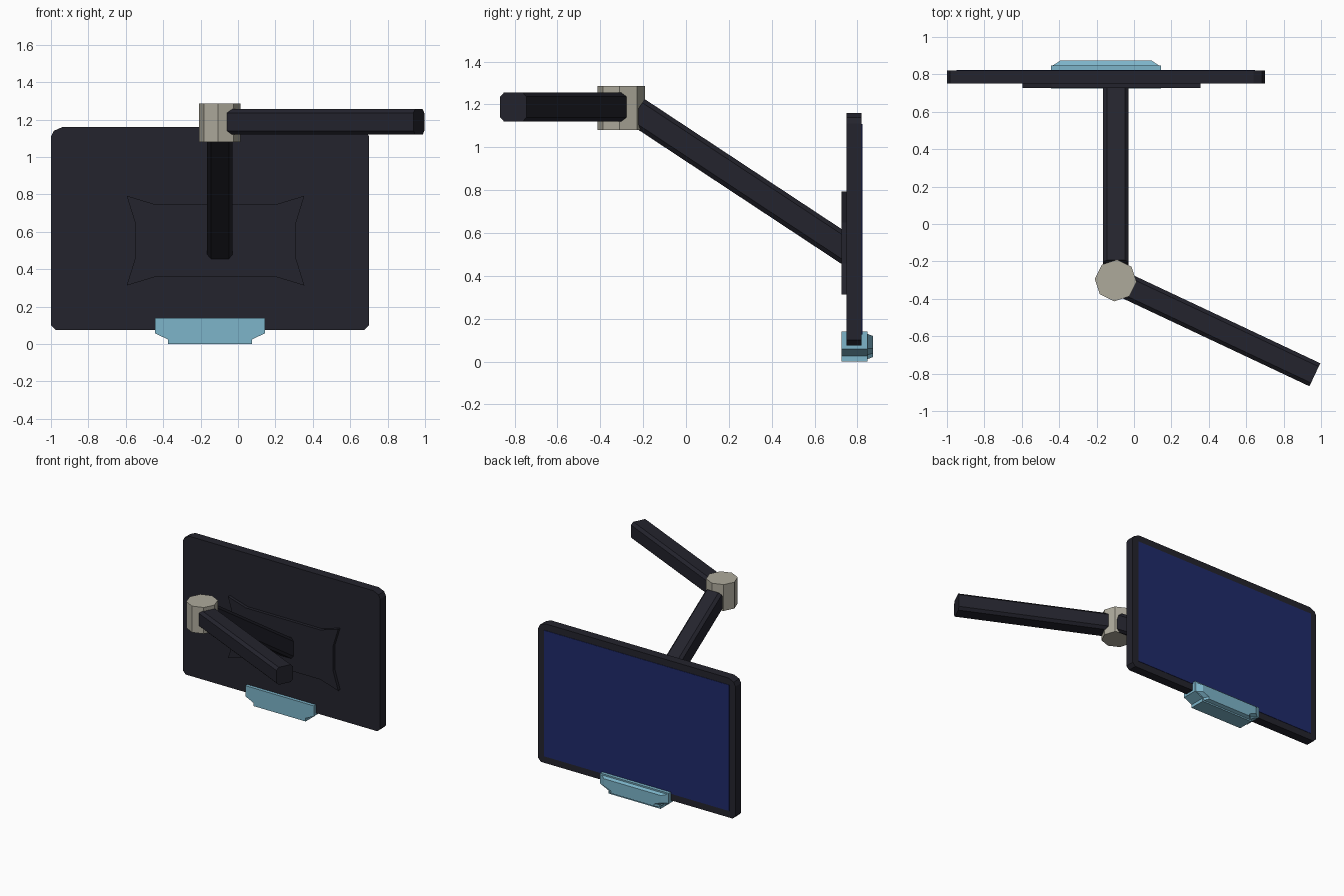
import bpy, bmesh, math
from mathutils import Vector

if "Cube" in bpy.data.objects:
    bpy.data.objects.remove(bpy.data.objects["Cube"])


def material(name, rgb):
    m = bpy.data.materials.new(name)
    m.diffuse_color = (*rgb, 1)
    m.use_nodes = True
    m.node_tree.nodes["Principled BSDF"].inputs["Base Color"].default_value = m.diffuse_color
    return m


dark = material("charcoal", (0.017, 0.017, 0.026))
navy = material("screen blue", (0.014, 0.023, 0.145))
stone = material("warm grey", (0.42, 0.40, 0.33))
teal = material("light blue", (0.205, 0.46, 0.59))


def loft(name, rings, mat):
    """Join matching rings of points into a closed solid."""
    bm = bmesh.new()
    loops = [[bm.verts.new(p) for p in ring] for ring in rings]
    n = len(loops[0])
    for a, b in zip(loops, loops[1:]):
        for i in range(n):
            j = (i + 1) % n
            bm.faces.new((a[i], a[j], b[j], b[i]))
    bm.faces.new(loops[0])
    bm.faces.new(loops[-1])
    bmesh.ops.recalc_face_normals(bm, faces=bm.faces[:])
    me = bpy.data.meshes.new(name)
    bm.to_mesh(me)
    bm.free()
    me.materials.append(mat)
    ob = bpy.data.objects.new(name, me)
    bpy.context.collection.objects.link(ob)
    return ob


def prism(name, profile, y0, y1, mat):
    return loft(name, [[(x, y, z) for x, z in profile] for y in (y0, y1)], mat)


def beam(name, start, end, mat, h=0.068, c=0.02):
    """Square bar with chamfered long edges."""
    start, end = Vector(start), Vector(end)
    d = (end - start).normalized()
    side = d.cross(Vector((0, 0, 1))).normalized()
    up = side.cross(d)
    k = h - c
    section = [(h, -k), (h, k), (k, h), (-k, h), (-h, k), (-h, -k), (-k, -h), (k, -h)]
    return loft(name, [[p + side * s + up * t for s, t in section] for p in (start, end)], mat)


# Monitor body, with larger cut corners at the top
right = [(0.675, 0.075), (0.70, 0.10), (0.70, 1.11), (0.685, 1.14), (0.64, 1.16)]
cx = -0.15
left = [(2 * cx - x, z) for x, z in reversed(right)]
prism("monitor_body", right + left, 0.75, 0.82, dark)

# Display plate
prism("display", [(-0.948, 0.127), (0.648, 0.127), (0.648, 1.108), (-0.948, 1.108)],
      0.815, 0.823, navy)

# Rear mounting plate with flared corners
quarter = [(0.43, 0.095), (0.475, 0.24), (0.32, 0.193)]
px, pz = -0.12, 0.553
plate = ([(px + x, pz + z) for x, z in quarter]
         + [(px - x, pz + z) for x, z in reversed(quarter)]
         + [(px - x, pz - z) for x, z in quarter]
         + [(px + x, pz - z) for x, z in reversed(quarter)])
prism("mounting_plate", plate, 0.726, 0.755, dark)

# Octagonal swivel joint
hub = [(-0.098 + 0.112 * math.cos(a), -0.302 + 0.112 * math.sin(a))
       for a in (math.radians(-4 + 45 * i) for i in range(8))]
loft("swivel_joint", [[(x, y, z) for x, y in hub] for z in (1.08, 1.285)], stone)

# Arms
beam("lower_arm", (-0.097, -0.23, 1.168), (-0.097, 0.77, 0.508), dark)
beam("upper_arm", (-0.04, -0.332, 1.188), (0.967, -0.806, 1.188), dark)

# Bottom clip: wide body with a narrower bevelled lip on the display side
half = [(0.225, 0.0), (0.225, 0.025), (0.295, 0.058), (0.295, 0.14)]
outline = half + [(-x, z) for x, z in reversed(half)]


def clip_ring(y, sx, sz):
    return [(cx + x * sx, y, 0.07 + (z - 0.07) * sz) for x, z in outline]


loft("bottom_clip", [clip_ring(0.725, 1, 1), clip_ring(0.848, 1, 1),
                     clip_ring(0.848, 0.96, 0.84), clip_ring(0.873, 0.83, 0.7)], teal)
